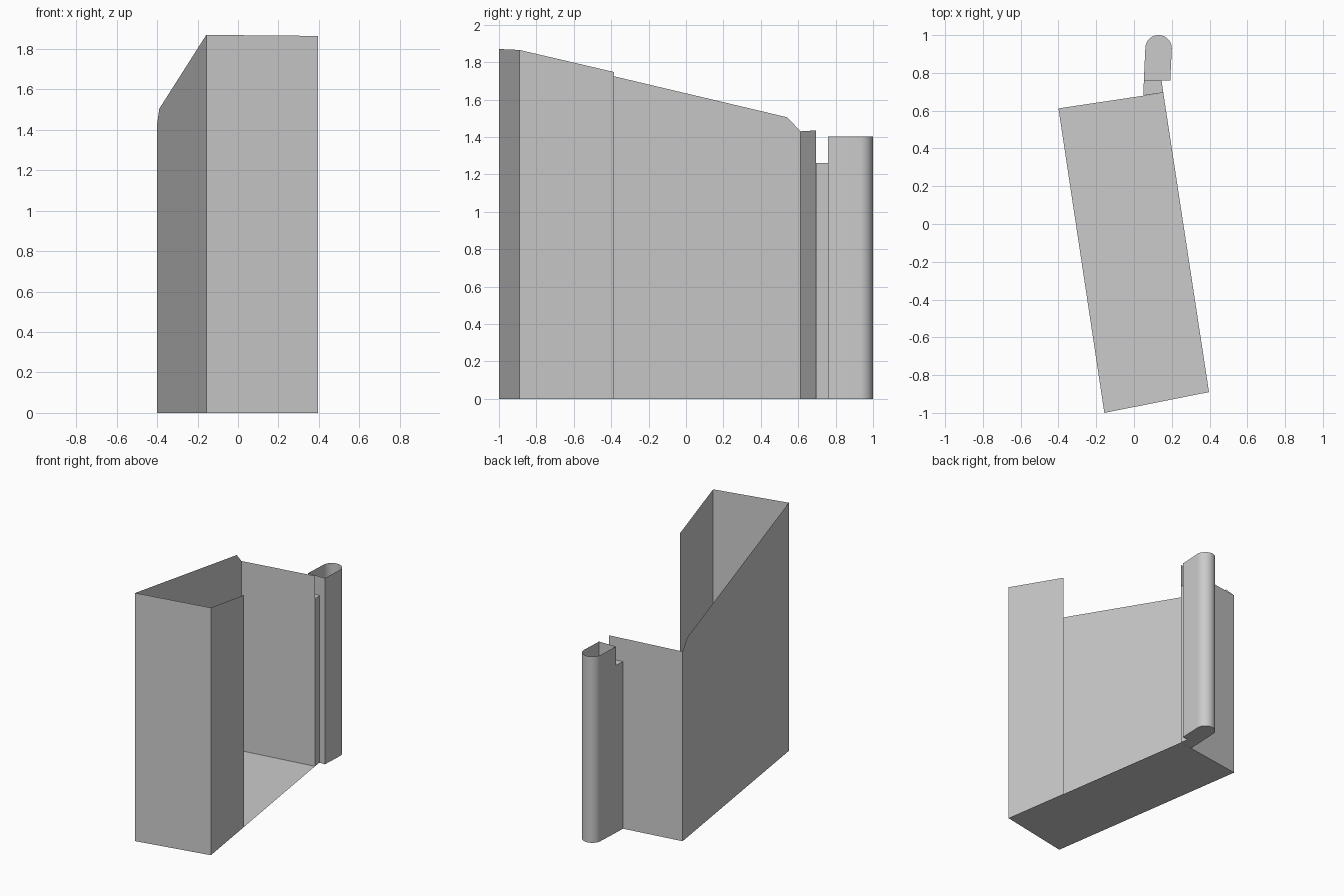
import bpy, bmesh, math

old = bpy.data.objects.get("Cube")
if old:
    bpy.data.objects.remove(old, do_unlink=True)

grey = bpy.data.materials.new("plain grey")
grey.use_nodes = True
grey.diffuse_color = (0.6, 0.6, 0.6, 1)
grey.node_tree.nodes["Principled BSDF"].inputs["Base Color"].default_value = (0.6, 0.6, 0.6, 1)


def finish(name, bm):
    mesh = bpy.data.meshes.new(name)
    bm.normal_update()
    bm.to_mesh(mesh)
    bm.free()
    mesh.materials.append(grey)
    obj = bpy.data.objects.new(name, mesh)
    bpy.context.collection.objects.link(obj)
    return obj


def sheet(name, points):
    """One flat face through the given points."""
    bm = bmesh.new()
    bm.faces.new([bm.verts.new(p) for p in points])
    return finish(name, bm)


def wall(name, start, end, tops):
    """Upright sheet from start to end; tops are (fraction along, height)."""
    def at(t, z):
        return (start[0] + (end[0] - start[0]) * t,
                start[1] + (end[1] - start[1]) * t, z)
    last = tops[-1][0]
    return sheet(name, [at(0, 0), at(last, 0)] + [at(t, z) for t, z in reversed(tops)])


def shaft(name, outline, height, capped):
    """Upright thin-skinned shaft with a floor and an optional lid."""
    bm = bmesh.new()
    low = [bm.verts.new((x, y, 0)) for x, y in outline]
    high = [bm.verts.new((x, y, height)) for x, y in outline]
    n = len(outline)
    for i in range(n):
        j = (i + 1) % n
        bm.faces.new((low[i], low[j], high[j], high[i]))
    bm.faces.new(low[::-1])
    if capped:
        bm.faces.new(high)
    return finish(name, bm)


# Main body corners, slightly turned in plan
A, B, C, D = (-0.157, -1.0), (0.397, -0.89), (0.155, 0.695), (-0.4, 0.612)

# Open-topped body: sloping sides, the left one stopping short
wall("front_wall", A, B, [(0, 1.87), (1, 1.865)])
wall("left_wall", B, C, [(0, 1.865), (0.319, 1.747)])
wall("back_wall", C, D, [(0, 1.435), (1, 1.43)])
wall("right_wall", D, A, [(0, 1.43), (0.044, 1.505), (1, 1.87)])
sheet("floor", [(x, y, 0) for x, y in (D, C, B, A)])

# Narrow link between the body and the rounded shaft
shaft("link", [(0.05, 0.68), C, (0.146, 0.76), (0.052, 0.76)], 1.26, True)

# Round-backed open shaft
radius, steps = 0.07, 20
arc = [(0.13 + radius * math.cos(math.pi * i / steps),
        0.93 + radius * math.sin(math.pi * i / steps)) for i in range(steps + 1)]
tower = shaft("rounded_shaft", [(0.052, 0.76), (0.192, 0.76)] + arc, 1.403, False)
bpy.ops.object.select_all(action='DESELECT')
tower.select_set(True)
bpy.context.view_layer.objects.active = tower
bpy.ops.object.shade_smooth_by_angle(angle=math.radians(30))
